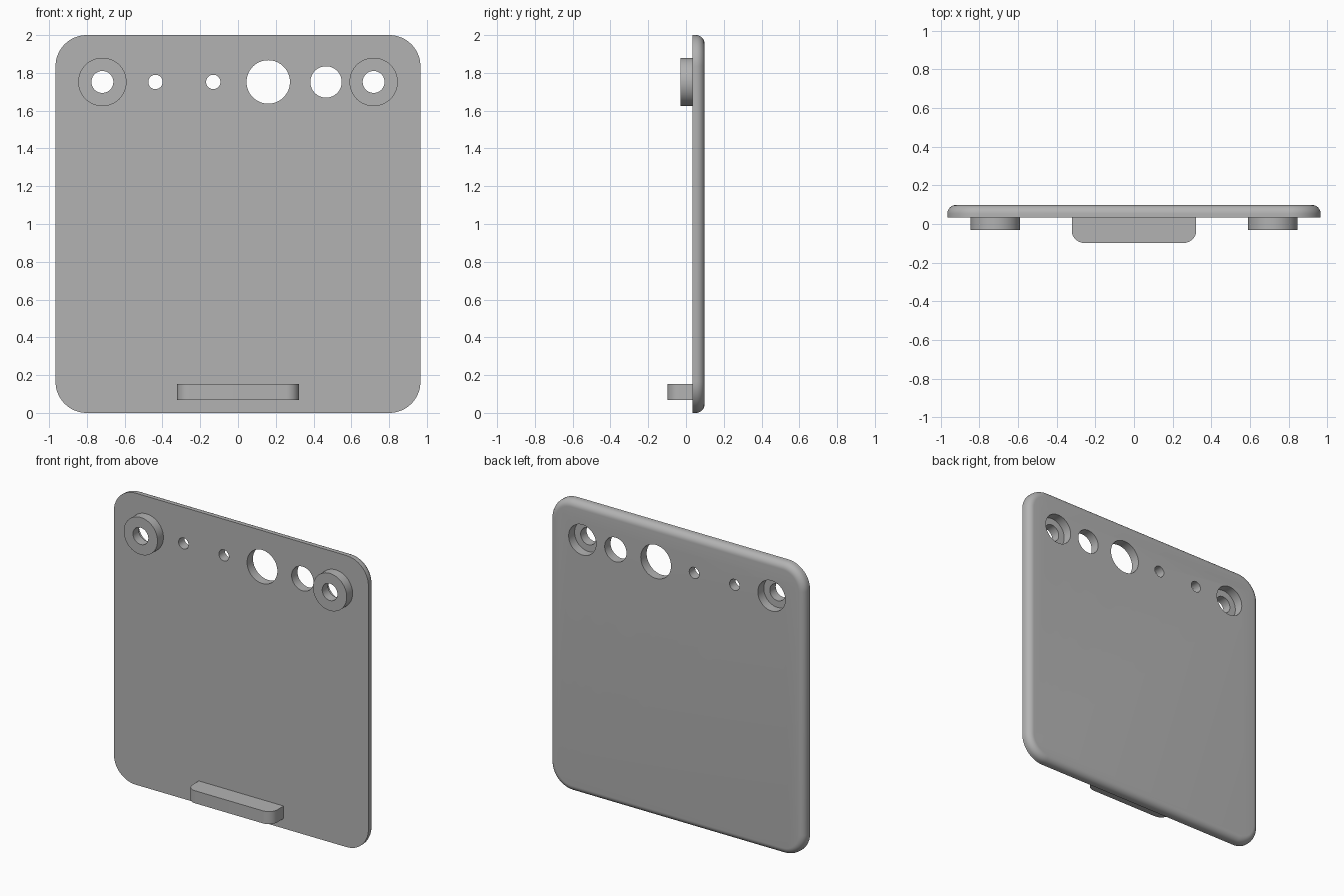
import bpy, bmesh
from math import sin, cos, pi, radians

cube = bpy.data.objects.get("Cube")
if cube:
    bpy.data.objects.remove(cube)

grey = bpy.data.materials.new("plain_grey")
grey.use_nodes = True
GREY = (0.45, 0.45, 0.45, 1)
grey.diffuse_color = GREY
grey.node_tree.nodes["Principled BSDF"].inputs["Base Color"].default_value = GREY

FRONT, BACK = 0.034, 0.098          # plate faces along y
MID_Z, HOLE_Z = 1.0, 1.752


def finish(name, bm):
    bmesh.ops.recalc_face_normals(bm, faces=bm.faces)
    mesh = bpy.data.meshes.new(name)
    bm.to_mesh(mesh)
    bm.free()
    mesh.materials.append(grey)
    obj = bpy.data.objects.new(name, mesh)
    bpy.context.collection.objects.link(obj)
    return obj


def smooth(obj):
    bpy.ops.object.select_all(action="DESELECT")
    obj.select_set(True)
    bpy.context.view_layer.objects.active = obj
    bpy.ops.object.shade_smooth_by_angle(angle=radians(30))


def skin(bm, rings, closed=False):
    """Bridge successive rings; cap the ends unless the rings form a closed tube."""
    rows = [[bm.verts.new(p) for p in ring] for ring in rings]
    n = len(rows[0])
    pairs = list(zip(rows, rows[1:])) + ([(rows[-1], rows[0])] if closed else [])
    for a, b in pairs:
        for i in range(n):
            j = (i + 1) % n
            bm.faces.new((a[i], a[j], b[j], b[i]))
    if not closed:
        bm.faces.new(rows[0])
        bm.faces.new(rows[-1])


def circle(x, y, r, n=64):
    return [(x + r * cos(2 * pi * i / n), y, HOLE_Z + r * sin(2 * pi * i / n))
            for i in range(n)]


def rounded_rect(y, hx, hz, r, steps=16):
    points = []
    for k, (sx, sz) in enumerate(((1, 1), (-1, 1), (-1, -1), (1, -1))):
        for s in range(steps + 1):
            a = (k + s / steps) * pi / 2
            points.append((sx * (hx - r) + r * cos(a), y,
                           MID_Z + sz * (hz - r) + r * sin(a)))
    return points


# Plate: rounded square with a filleted back edge
FILLET, CORNER, HALF_X, HALF_Z = 0.045, 0.165, 0.966, 1.0
rings = [rounded_rect(FRONT, HALF_X, HALF_Z, CORNER)]
for s in range(9):
    a = s / 8 * pi / 2
    inset = FILLET * (1 - cos(a))
    rings.append(rounded_rect(BACK - FILLET + FILLET * sin(a),
                              HALF_X - inset, HALF_Z - inset, CORNER - inset))
bm = bmesh.new()
skin(bm, rings)
plate = finish("plate", bm)

# Row of holes through the plate, the outer two being the mount recesses
MOUNT_X, RECESS_R = 0.718, 0.104
holes = [(-0.437, 0.038), (-0.131, 0.038), (0.16, 0.115), (0.466, 0.083),
         (-MOUNT_X, RECESS_R), (MOUNT_X, RECESS_R)]
bm = bmesh.new()
for x, r in holes:
    skin(bm, [circle(x, FRONT - 0.1, r), circle(x, BACK + 0.1, r)])
cutter = finish("hole_cutter", bm)
cutter.hide_render = True
mod = plate.modifiers.new("holes", "BOOLEAN")
mod.operation = "DIFFERENCE"
mod.solver = "EXACT"
mod.object = cutter
bpy.context.view_layer.objects.active = plate
bpy.ops.object.modifier_apply(modifier=mod.name)
bpy.data.objects.remove(cutter)
smooth(plate)

# Ring bosses on the front, closing the recesses with a smaller hole
BOSS_Y, BOSS_R, BORE_R = -0.03, 0.128, 0.058
for side, x in (("left", MOUNT_X), ("right", -MOUNT_X)):
    bm = bmesh.new()
    skin(bm, [circle(x, FRONT, BORE_R), circle(x, BOSS_Y, BORE_R),
              circle(x, BOSS_Y, BOSS_R), circle(x, FRONT, BOSS_R)], closed=True)
    smooth(finish(side + "_boss", bm))

# Bottom ledge with rounded front corners
LEDGE_X, LEDGE_Y, LEDGE_R = 0.322, -0.098, 0.065
outline = [(LEDGE_X, FRONT), (-LEDGE_X, FRONT)]
for sx, start in ((-1, pi), (1, 1.5 * pi)):
    for s in range(13):
        a = start + s / 12 * pi / 2
        outline.append((sx * (LEDGE_X - LEDGE_R) + LEDGE_R * cos(a),
                        LEDGE_Y + LEDGE_R + LEDGE_R * sin(a)))
bm = bmesh.new()
skin(bm, [[(x, y, z) for x, y in outline] for z in (0.068, 0.154)])
smooth(finish("ledge", bm))
